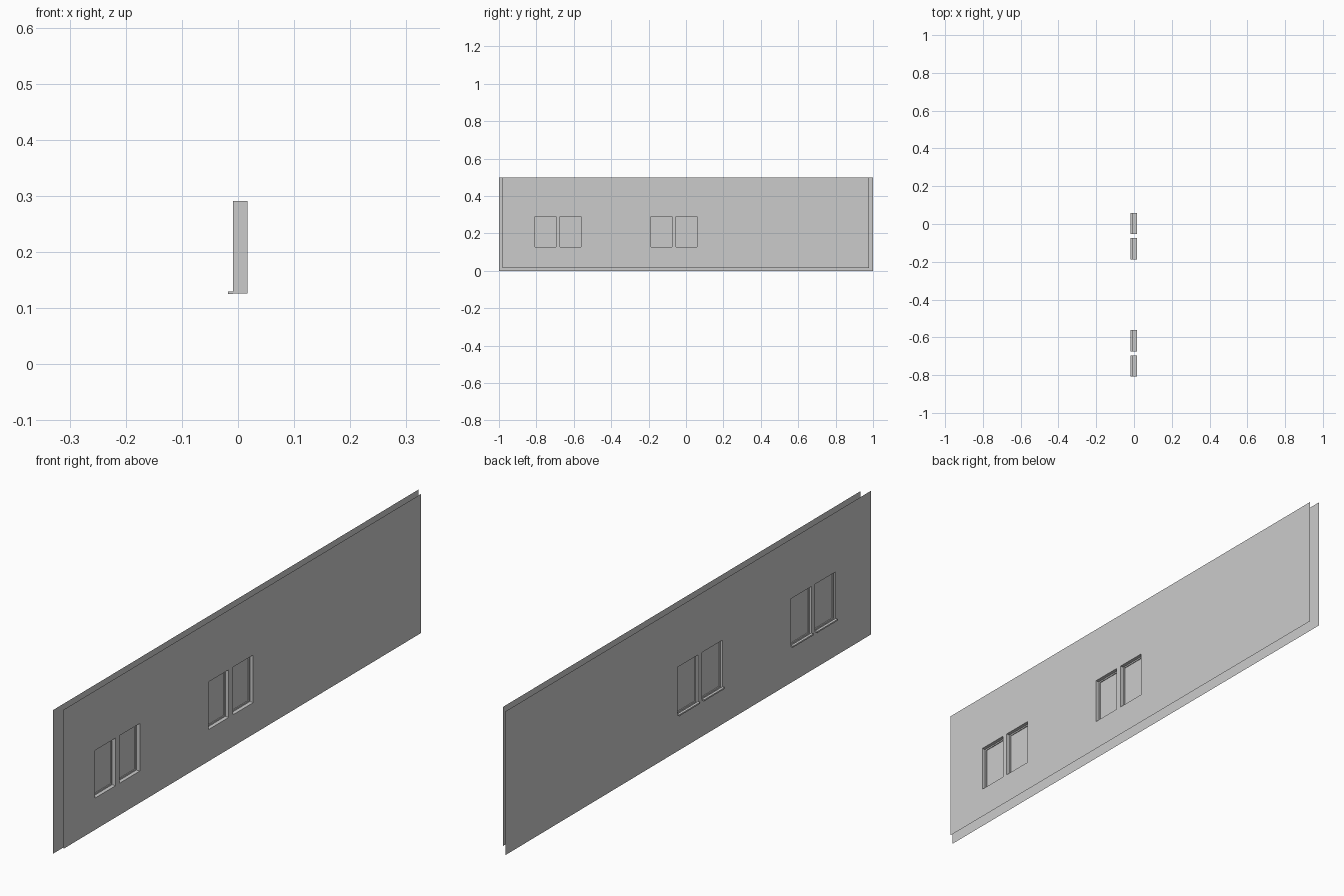
import bpy, bmesh

cube = bpy.data.objects.get("Cube")
if cube:
    bpy.data.objects.remove(cube, do_unlink=True)

grey = bpy.data.materials.new("plain_grey")
grey.use_nodes = True
colour = (0.6, 0.6, 0.6, 1)
grey.diffuse_color = colour
grey.node_tree.nodes["Principled BSDF"].inputs["Base Color"].default_value = colour

OUTER_X, INNER_X, PANE_X = -0.0085, 0.017, 0.001
TOP, SILL_Z, HEAD_Z = 0.498, 0.126, 0.291
WINDOWS = [(-0.807, -0.695), (-0.674, -0.562), (-0.187, -0.075), (-0.053, 0.059)]


def finish(name, bm):
    bmesh.ops.remove_doubles(bm, verts=bm.verts, dist=1e-5)
    mesh = bpy.data.meshes.new(name)
    bm.to_mesh(mesh)
    bm.free()
    mesh.materials.append(grey)
    obj = bpy.data.objects.new(name, mesh)
    bpy.context.collection.objects.link(obj)
    return obj


def quad(bm, *points):
    bm.faces.new([bm.verts.new(p) for p in points])


def box(bm, low, high):
    cube = bmesh.ops.create_cube(bm, size=1)
    for v in cube["verts"]:
        v.co = [b if c > 0 else a for a, b, c in zip(low, high, v.co)]


def wall_skin(name, x, y0, y1, z0, facing):
    """Single-sided sheet with an opening at each window."""
    bm = bmesh.new()
    ys = sorted([y0, y1] + [y for w in WINDOWS for y in w])
    zs = [z0, SILL_Z, HEAD_Z, TOP]
    for a, b in zip(ys, ys[1:]):
        for c, d in zip(zs, zs[1:]):
            if c == SILL_Z and (a, b) in WINDOWS:
                continue
            points = [(x, a, c), (x, b, c), (x, b, d), (x, a, d)]
            quad(bm, *points[::facing])
    finish(name, bm)


# Two wall skins, the outer one slightly larger
wall_skin("outer_wall", OUTER_X, -1, 1, 0, -1)
wall_skin("inner_wall", INNER_X, -0.981, 0.979, 0.016, 1)

for i, (a, b) in enumerate(WINDOWS, 1):
    # Opening lining between the skins
    bm = bmesh.new()
    ring = [(a, SILL_Z), (b, SILL_Z), (b, HEAD_Z), (a, HEAD_Z)]
    for p, q in zip(ring, ring[1:] + ring[:1]):
        quad(bm, (OUTER_X, *p), (OUTER_X, *q), (INNER_X, *q), (INNER_X, *p))
    finish(f"window_lining_{i}", bm)

    # Pane
    bm = bmesh.new()
    quad(bm, *[(PANE_X, y, z) for y, z in ring])
    finish(f"window_pane_{i}", bm)

    # Narrow frame around the pane
    bm = bmesh.new()
    w, x0, x1 = 0.005, PANE_X - 0.003, PANE_X + 0.003
    box(bm, (x0, a, SILL_Z), (x1, a + w, HEAD_Z))
    box(bm, (x0, b - w, SILL_Z), (x1, b, HEAD_Z))
    box(bm, (x0, a + w, SILL_Z), (x1, b - w, SILL_Z + w))
    box(bm, (x0, a + w, HEAD_Z - w), (x1, b - w, HEAD_Z))
    finish(f"window_frame_{i}", bm)

    # Projecting outside sill
    bm = bmesh.new()
    box(bm, (-0.0175, a, SILL_Z - 0.001), (OUTER_X, b, SILL_Z + 0.004))
    finish(f"window_sill_{i}", bm)
